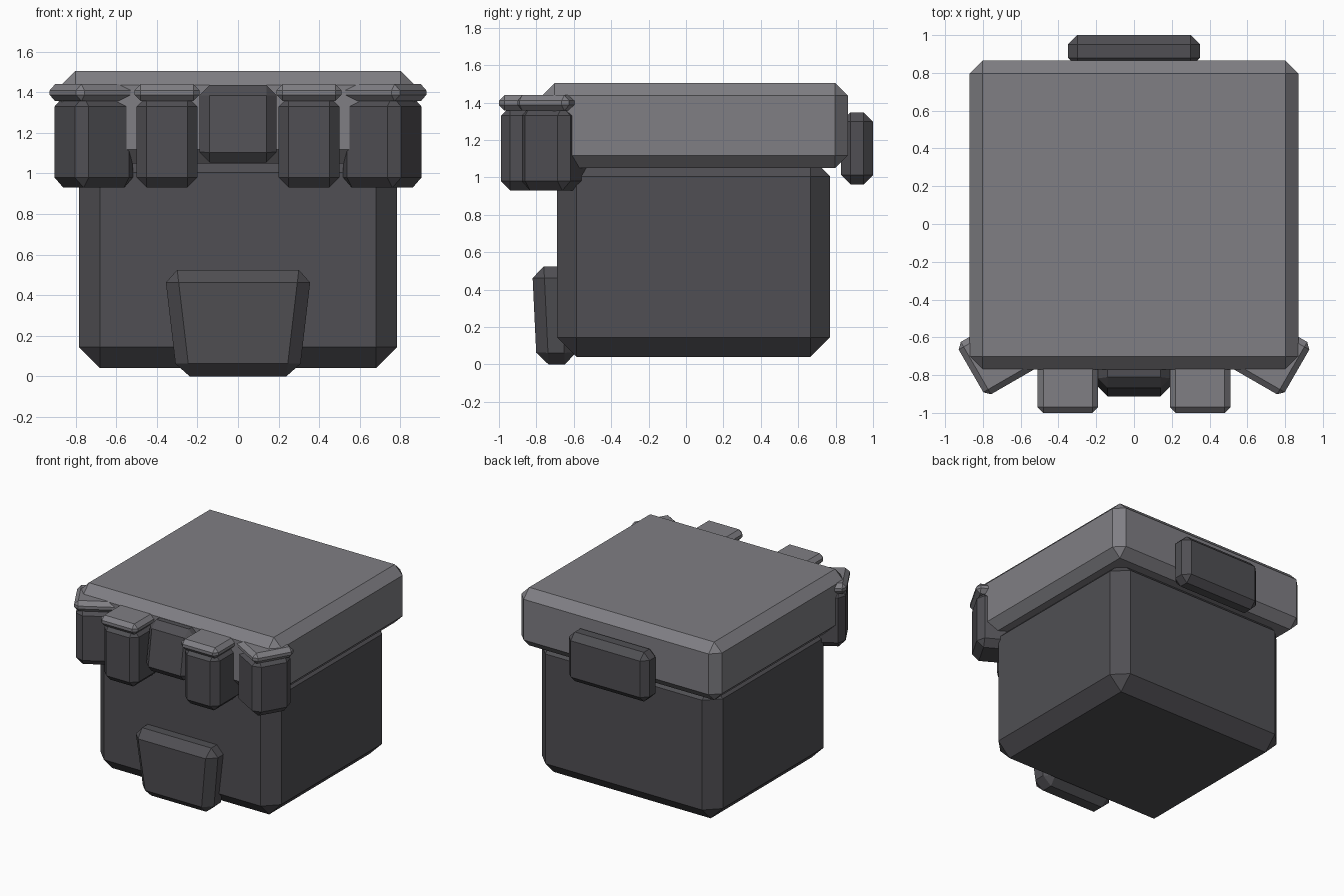
import bpy, bmesh
from math import radians
from mathutils import Matrix, Vector

cube = bpy.data.objects.get("Cube")
if cube:
    bpy.data.objects.remove(cube, do_unlink=True)


def material(name, colour):
    mat = bpy.data.materials.new(name)
    mat.use_nodes = True
    mat.diffuse_color = colour
    mat.node_tree.nodes["Principled BSDF"].inputs["Base Color"].default_value = colour
    return mat


dark = material("dark grey", (0.080, 0.078, 0.087, 1))
light = material("light grey", (0.215, 0.211, 0.230, 1))


def chamfered_box(name, low, high, chamfer, mat, base_scale=1.0, base_shift=0.0):
    """Box between two corners with chamfered edges; its base can narrow or slide."""
    low, high = Vector(low), Vector(high)
    centre = (low + high) / 2
    bm = bmesh.new()
    bmesh.ops.create_cube(bm, size=1)
    for v in bm.verts:
        at_base = v.co.z < 0
        v.co = v.co * (high - low)
        if at_base:
            v.co.x *= base_scale
            v.co.y += base_shift
    bmesh.ops.bevel(bm, geom=bm.edges[:], offset=chamfer, segments=1,
                    affect='EDGES', clamp_overlap=True)
    bmesh.ops.recalc_face_normals(bm, faces=bm.faces[:])
    mesh = bpy.data.meshes.new(name)
    bm.to_mesh(mesh)
    bm.free()
    mesh.materials.append(mat)
    obj = bpy.data.objects.new(name, mesh)
    obj.location = centre
    bpy.context.collection.objects.link(obj)
    return obj


# Main box and lid
chamfered_box("body", (-0.785, -0.69, 0.04), (0.785, 0.77, 1.11), 0.105, dark)
chamfered_box("lid", (-0.87, -0.77, 1.05), (0.87, 0.865, 1.505), 0.068, light)

# Tapered front foot, leaning front block and rear block
chamfered_box("front_foot", (-0.363, -0.823, 0), (0.363, -0.61, 0.525), 0.063, dark,
              base_scale=0.83, base_shift=0.025)
chamfered_box("front_block", (-0.19, -0.86, 1.055), (0.19, -0.64, 1.435), 0.05, dark,
              base_shift=-0.06)
chamfered_box("rear_block", (-0.35, 0.83, 0.963), (0.35, 1.0, 1.348), 0.05, dark)


# Four capped posts: two facing forward, two turned around the corners
def post(name, front_centre, angle):
    place = (Matrix.Translation((*front_centre, 0))
             @ Matrix.Rotation(radians(angle), 4, 'Z'))
    parts = [
        chamfered_box(name + "_post", (-0.15, 0.01, 0.93), (0.15, 0.34, 1.38), 0.05, dark),
        chamfered_box(name + "_cap", (-0.16, 0, 1.357), (0.16, 0.35, 1.44), 0.03, light),
    ]
    for obj in parts:
        obj.matrix_world = place @ Matrix.Translation(obj.location)


for side, label in ((1, "left"), (-1, "right")):
    post(label + "_inner", (side * 0.35, -1.0), 0)
    post(label + "_outer", (side * 0.863, -0.778), side * 60)
